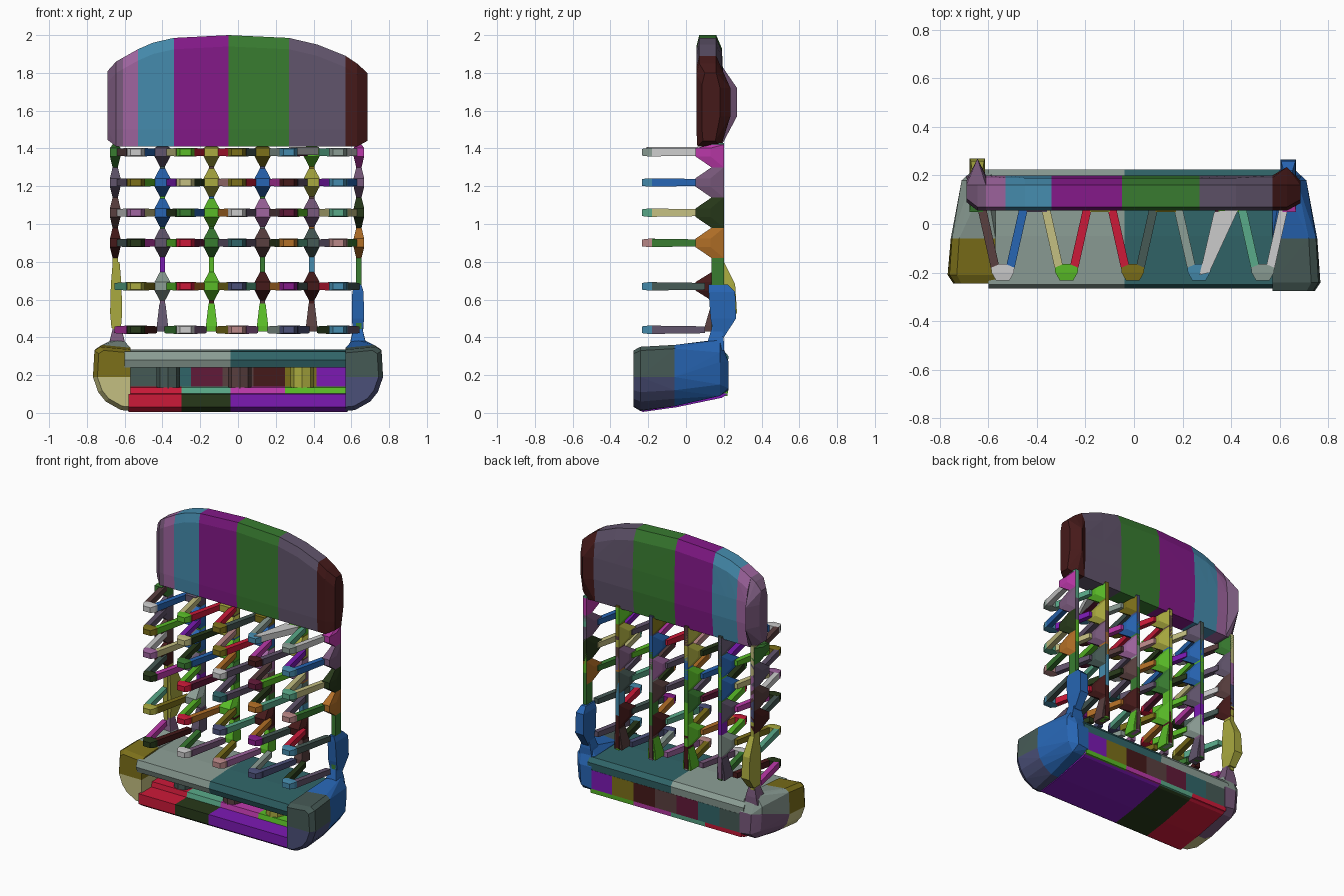
import bpy
import bmesh
import math
import random

cube = bpy.data.objects.get("Cube")
if cube:
    bpy.data.objects.remove(cube, do_unlink=True)

rng = random.Random(7)
COLORS = {
    "purple": (.23, .01, .25), "green": (.04, .2, .03), "grey_violet": (.12, .09, .15),
    "maroon": (.06, .01, .01), "orchid": (.35, .13, .35), "sky": (.06, .26, .42),
    "plum": (.19, .1, .2), "sage": (.26, .34, .3), "teal": (.03, .13, .14),
    "olive": (.2, .16, .01), "sand": (.55, .52, .22), "slate": (.06, .1, .09),
    "navy": (.07, .08, .19), "blue": (.02, .13, .45), "red": (.6, .01, .04),
    "dark_green": (.02, .04, .01), "violet": (.2, .01, .45), "brown": (.1, .05, .05),
    "lime": (.1, .5, .02), "pink": (.5, .04, .4), "yellow": (.4, .4, .05),
    "orange": (.45, .16, .02), "mint": (.1, .4, .25), "rose": (.5, .25, .25),
    "white": (.6, .6, .6), "wine": (.12, .01, .04),
}
mats = {}


def material(color):
    if color not in mats:
        m = bpy.data.materials.new(color)
        m.use_nodes = True
        rgba = (*COLORS[color], 1)
        m.diffuse_color = rgba
        m.node_tree.nodes["Principled BSDF"].inputs["Base Color"].default_value = rgba
        mats[color] = m
    return mats[color]


def hull(name, points, color=None):
    """Flat-shaded convex solid around the given points."""
    bm = bmesh.new()
    for p in points:
        bm.verts.new(p)
    res = bmesh.ops.convex_hull(bm, input=bm.verts)
    loose = [g for g in res["geom_interior"] if isinstance(g, bmesh.types.BMVert)]
    bmesh.ops.delete(bm, geom=loose, context='VERTS')
    bmesh.ops.recalc_face_normals(bm, faces=bm.faces)
    mesh = bpy.data.meshes.new(name)
    bm.to_mesh(mesh)
    bm.free()
    mesh.materials.append(material(color or rng.choice(list(COLORS))))
    bpy.context.collection.objects.link(bpy.data.objects.new(name, mesh))


def ring(x, half, y0, y1, z):
    """Horizontal rectangle of points."""
    return [(x + s * half, y, z) for s in (-1, 1) for y in (y0, y1)]


def bar_x(x0, x1, profile):
    """Extrude a (y, z) profile along x."""
    return [(x, y, z) for x in (x0, x1) for y, z in profile]


# Arched header board, in segments between sections
def header_section(x, top, bulge=.2, inset=0):
    return [(x, .06 + inset, 1.41 + inset), (x, .055 + inset, 1.5), (x, .055 + inset, top - .06),
            (x, .07 + inset, top), (x, .16, top), (x, .19 - inset, top - .07),
            (x, bulge, 1.72), (x, bulge, 1.57), (x, .185 - inset, 1.41 + inset)]


sections = [header_section(x, t) for x, t in
            ((-.53, 1.925), (-.45, 1.96), (-.34, 1.985), (-.05, 2), (.27, 1.985), (.42, 1.95), (.57, 1.89))]
panel_colors = ("sky", "sky", "purple", "green", "grey_violet", "grey_violet")
for a, b, color in zip(sections, sections[1:], panel_colors):
    hull("header_panel", a + b, color)
hull("header_end_strip", sections[0] + header_section(-.61, 1.88), "orchid")
hull("header_end_right", header_section(-.61, 1.88) + header_section(-.645, 1.86, .27)
     + header_section(-.69, 1.81, .18, .035), "plum")
hull("header_end_left", sections[-1] + header_section(.63, 1.85, .235)
     + header_section(.685, 1.8, .18, .03), "maroon")

# Uprights with brackets that taper towards the back at each hook level
levels = (1.38, 1.22, 1.06, .9, .67, .44)
uprights = (-.65, -.4, -.14, .13, .39, .64)
for x in uprights:
    outer = abs(x) > .6
    cuts = [z for z in levels if not outer or z > .8] + [.43]
    cuts[0] = 1.43
    for z1, z0 in zip(cuts, cuts[1:]):
        hull("upright_section", ring(x, .014, .135, .2, z0) + ring(x, .014, .135, .2, z1))
    for z in levels[:4 if outer else 5]:
        wide, drop = (.028, .08) if outer else (.042, .075)
        up = min(drop, 1.42 - z)
        hull("bracket", ring(x, .014, .135, .2, z - drop) + ring(x, wide, .05, .13, z - .022)
             + ring(x, wide, .05, .13, z + .022) + ring(x, .014, .135, .2, z + up))
    if not outer:
        hull("upright_foot", ring(x, .03, .1, .19, .43) + ring(x, .03, .1, .19, .46)
             + ring(x, .016, .135, .2, .58))

# Bulged lower ends of the outer uprights
hull("right_upright_bulge", ring(-.645, .018, .14, .2, .8) + ring(-.645, .028, .14, .26, .68)
     + ring(-.645, .032, .14, .27, .53) + ring(-.645, .025, .14, .21, .45), "yellow")
hull("left_upright_bulge", ring(.635, .018, .12, .22, .68) + ring(.635, .03, .12, .26, .64)
     + ring(.635, .032, .13, .265, .5) + ring(.635, .025, .15, .2, .4), "blue")
for x, color in ((-.64, "plum"), (.635, "blue")):
    hull("upright_base", ring(x, .05, .1, .2, .33) + ring(x, .04, .13, .2, .38)
         + ring(x, .02, .14, .19, .46), color)

# V-shaped hooks, a little thicker at the tip
for z in levels:
    for left, right in zip(uprights, uprights[1:]):
        c = (left + right) * .515
        for s in (-1, 1):
            hull("hook_leg", [(c + s * x + d, y, z + e * t)
                              for x, y, t in ((.031, -.18, .022), (.094, .1, .018))
                              for d in (-.018, .018) for e in (-1, 1)])
        hull("hook_tip", [(c + s * x, y, z + e) for x, y, t in
                          ((.048, -.18, .022), (.046, -.2, .022), (.028, -.232, .018), (.013, -.165, .022))
                          for s in (-1, 1) for e in (-t, t)])
hull("wide_hook_plate", [(x, y, z) for x, y in ((.27, -.21), (.31, -.2), (.33, .05), (.43, .06))
                         for z in (1.365, 1.408)], "white")

# Base shelf top
top_profile = ((-.25, .24), (-.265, .28), (-.25, .325), (-.05, .335), (.2, .33), (.225, .3), (.22, .24))
hull("shelf_top_right", bar_x(-.6, -.04, top_profile), "sage")
hull("shelf_top_left", bar_x(-.04, .6, top_profile), "teal")

# Base floor, its underside sloping up to the back, with a raised inner step
floor_profile = ((-.23, .005), (-.265, .03), (-.265, .1), (.2, .105), (.22, .1), (.19, .08), (-.05, .03))
for x0, x1, color in ((-.58, -.3, "red"), (-.3, -.04, "dark_green"), (-.04, .58, "violet")):
    hull("base_floor", bar_x(x0, x1, floor_profile), color)
step_profile = ((-.14, .09), (-.13, .135), (.2, .14), (.222, .12), (.22, .09))
for x0, x1, color in ((-.58, -.3, "red"), (-.3, -.04, "mint"), (-.04, .25, "pink"), (.25, .58, "lime")):
    hull("inner_floor", bar_x(x0, x1, step_profile), color)

# Base back wall panels
wall_profile = ((.16, .13), (.16, .25), (.222, .25), (.222, .12))
wall_colors = ("slate", "teal", "wine", "brown", "maroon", "olive", "violet")
step = 1.16 / len(wall_colors)
for i, color in enumerate(wall_colors):
    hull("base_back_panel", bar_x(-.58 + i * step, -.58 + (i + 1) * step, wall_profile), color)

# Short posts between floor and shelf top
for x, color in ((-.37, "slate"), (.01, "brown"), (.34, "yellow")):
    hull("base_post", [(x + .062 * math.cos(a), -.07 + .062 * math.sin(a), z)
                       for a in (math.tau * k / 8 for k in range(8)) for z in (.12, .26)], color)

# Rounded end caps of the base, on both sides
upper = ((.57, .19), (.57, .335), (.73, .35), (.76, .33), (.768, .19))
lower = ((.57, .19), (.57, .01), (.62, .015), (.7, .06), (.74, .11), (.768, .19))
upper_mid = ((.57, .19), (.57, .345), (.72, .36), (.75, .34), (.755, .19))
lower_mid = ((.57, .19), (.57, .035), (.64, .035), (.7, .075), (.735, .12), (.755, .19))
back_low = ((.57, .09), (.66, .09), (.7, .15), (.71, .27), (.57, .27))
back_high = ((.57, .27), (.71, .27), (.71, .32), (.67, .385), (.61, .39), (.57, .33))
rear = ((.57, .12), (.65, .13), (.66, .27), (.57, .27))


def section(profile, y, side, shrink=1):
    """Cap outline at depth y, optionally drawn in towards its inner edge."""
    return [(side * (.57 + (x - .57) * shrink), y, .19 + (z - .19) * shrink) for x, z in profile]


caps = ((-1, "right", -.245, ("olive", "sand", "sage", "plum")),
        (1, "left", -.277, ("slate", "navy", "blue", "blue")))
for side, word, y, colors in caps:
    for part, front, mid, color in (("upper", upper, upper_mid, colors[0]),
                                    ("lower", lower, lower_mid, colors[1])):
        hull(f"{word}_cap_{part}", section(front, y, side, .88) + section(front, y + .035, side)
             + section(mid, -.06, side), color)
    hull(f"{word}_cap_back_upper", section(upper_mid, -.06, side) + section(back_high, .18, side)
         + section(rear[2:], .225, side), colors[2])
    hull(f"{word}_cap_back_lower", section(lower_mid, -.06, side) + section(back_low, .18, side)
         + section(rear, .225, side), colors[3])
